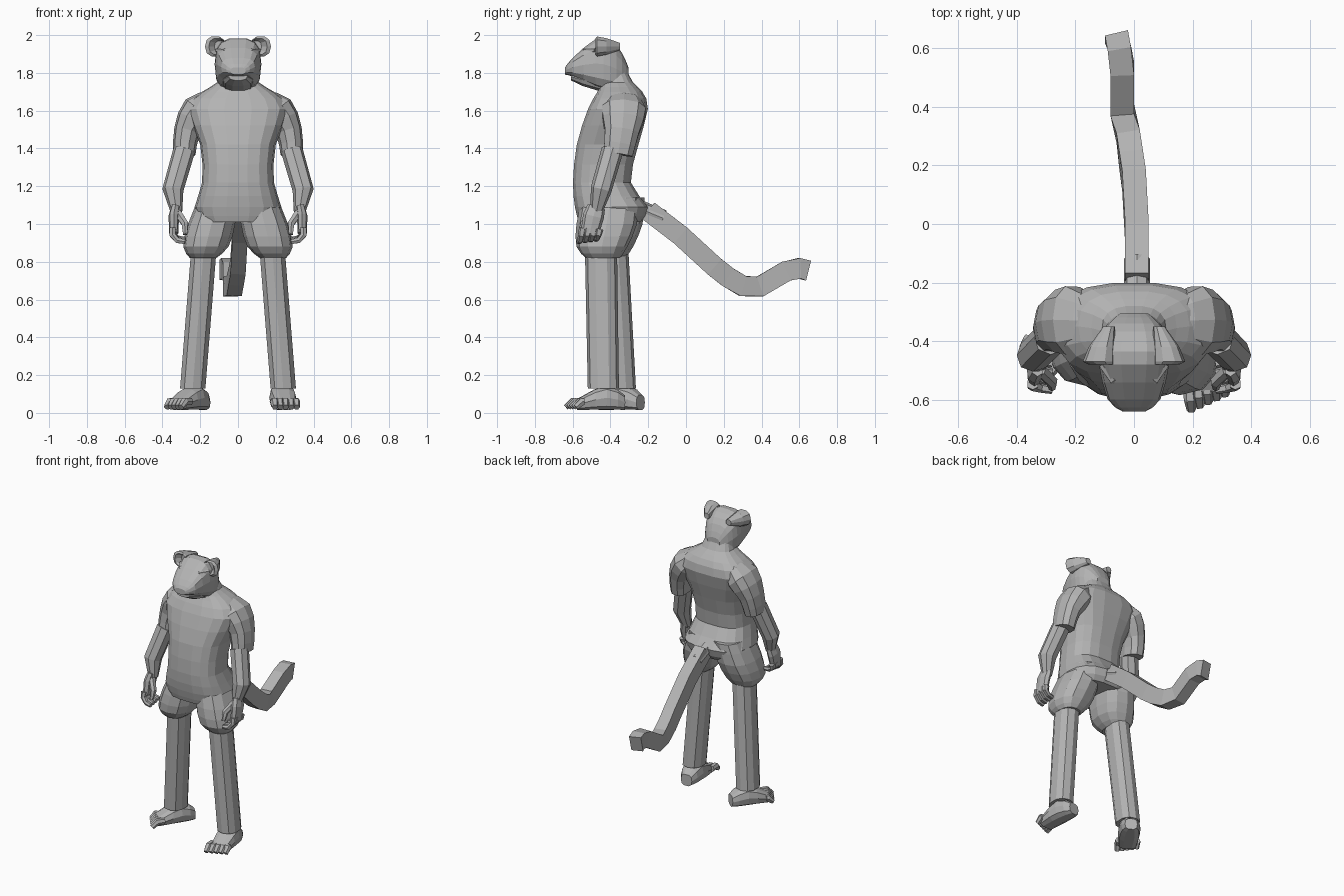
import bpy, bmesh, math
from mathutils import Vector

cube = bpy.data.objects.get("Cube")
if cube:
    bpy.data.objects.remove(cube)

grey = bpy.data.materials.new("plain_grey")
grey.use_nodes = True
shade = (0.45, 0.45, 0.45, 1)
grey.diffuse_color = shade
grey.node_tree.nodes["Principled BSDF"].inputs["Base Color"].default_value = shade

ACROSS, DEPTH, UP = Vector((1, 0, 0)), Vector((0, 1, 0)), Vector((0, 0, 1))


def power(value, exponent):
    return math.copysign(abs(value) ** exponent, value)


def smooth(rows, steps=2):
    """Add in-between rows along a smooth curve through the given rows."""
    rows = [Vector(row) for row in rows]
    result = []
    for i in range(len(rows) - 1):
        start, end = rows[i], rows[i + 1]
        before, after = rows[max(i - 1, 0)], rows[min(i + 2, len(rows) - 1)]
        for k in range(steps):
            t = k / steps
            bend = (end - before) * (1 - t) - (after - start) * t
            result.append(start.lerp(end, t) + (bend - (end - start) * (1 - 2 * t)) * t * (1 - t) / 2)
    return result + [rows[-1]]


def loft(name, sections, sides=10, squareness=0.85, turn=0.0):
    """Skin a closed body over sections given as (centre, half axis, half axis)."""
    bm = bmesh.new()
    rings = []
    for centre, a, b in sections:
        angles = [math.tau * (i + turn) / sides for i in range(sides)]
        rings.append([bm.verts.new(centre + a * power(math.cos(t), squareness)
                                   + b * power(math.sin(t), squareness)) for t in angles])
    for ring, following in zip(rings, rings[1:]):
        for i in range(sides):
            j = (i + 1) % sides
            bm.faces.new((ring[i], ring[j], following[j], following[i]))
    bm.faces.new(rings[0])
    bm.faces.new(rings[-1])
    bmesh.ops.recalc_face_normals(bm, faces=bm.faces)
    mesh = bpy.data.meshes.new(name)
    bm.to_mesh(mesh)
    bm.free()
    mesh.materials.append(grey)
    bpy.context.collection.objects.link(bpy.data.objects.new(name, mesh))


def stack(name, rows, x=0.0, lean=0.0, shift=0.0, **style):
    """Upright body; rows are height, half width, front, back."""
    loft(name, [(Vector((x + lean * z, (front + back) / 2 + shift, z)),
                 ACROSS * width, DEPTH * (back - front) / 2)
                for z, width, front, back in rows], **style)


def along(name, rows, **style):
    """Body running front to back; rows are depth, half width, bottom, top."""
    loft(name, [(Vector((0, y, (low + high) / 2)), ACROSS * width, UP * (high - low) / 2)
                for y, width, low, high in rows], **style)


def tube(name, path, across=ACROSS, flat=1.0, mirror=1, **style):
    """Limb along a path; rows are x, y, z, radius."""
    points = [Vector((mirror * x, y, z)) for x, y, z, radius in path]
    sections = []
    for i, row in enumerate(path):
        ahead = (points[min(i + 1, len(points) - 1)] - points[max(i - 1, 0)]).normalized()
        a = (across - ahead * ahead.dot(across)).normalized()
        sections.append((points[i], a * row[3], ahead.cross(a) * row[3] * flat))
    loft(name, sections, **style)


# Trunk, from hips to neck
stack("torso", smooth([
    (1.01, .2, -.57, -.24), (1.09, .23, -.59, -.2), (1.22, .19, -.6, -.29),
    (1.42, .2, -.58, -.25), (1.61, .27, -.52, -.2), (1.7, .19, -.47, -.23),
    (1.75, .11, -.45, -.28), (1.83, .09, -.45, -.32)]), sides=18, squareness=0.75)

# Head with upper muzzle, and a separate jaw
along("head", smooth([
    (-.64, .04, 1.79, 1.83), (-.6, .09, 1.78, 1.88), (-.48, .12, 1.72, 1.98),
    (-.4, .12, 1.7, 1.97), (-.34, .09, 1.7, 1.91), (-.305, .05, 1.73, 1.83)]),
    sides=14, squareness=0.68)
along("jaw", [(-.61, .05, 1.76, 1.8), (-.55, .08, 1.73, 1.8), (-.42, .08, 1.69, 1.78)])

# Shorts, trousers and feet; the right leg stands further back and toes out
for side, label, back, yaw in ((1, "left", 0, 0.1), (-1, "right", .06, 0.6)):
    stack(label + "_shorts_leg", smooth([
        (.82, .07, -.53, -.35), (.88, .12, -.58, -.31), (1, .125, -.58, -.26),
        (1.14, .1, -.55, -.25)]), x=side * .39, lean=side * -.25, shift=back / 2, sides=12)
    stack(label + "_trouser_leg", [
        (.13, .07, back / 2 - .52, back / 2 - .355), (.86, .07, -.535, -.365)],
        x=side * .25, lean=side * -.08, shift=back, turn=0.5)

    forward = Vector((side * math.sin(yaw), -math.cos(yaw), 0))
    outward = Vector((side * math.cos(yaw), math.sin(yaw), 0))
    ankle = Vector((side * .235, back * 1.7 - .425, .015))
    loft(label + "_foot", [
        (ankle + forward * reach + UP * height / 2, outward * width, UP * height / 2)
        for reach, width, height in ((-.1, .04, .08), (-.06, .06, .11), (0, .07, .13),
                                     (.06, .07, .11), (.15, .06, .06))], squareness=0.7)
    for k in range(5):
        root = ankle + forward * .12 + outward * (k - 2) * .03 + UP * .045
        knuckle = root + forward * (.05 - k * .01)
        tip = knuckle + forward * .035 - UP * .03
        tube(f"{label}_toe_{k + 1}", [(*root, .02), (*knuckle, .022), (*tip, .016)],
             across=outward, sides=6)

# Arms and ears, the same on both sides
for side, label in ((1, "left"), (-1, "right")):
    tube(label + "_sleeve", smooth([
        (.13, -.33, 1.66, .05), (.21, -.33, 1.6, .09), (.27, -.34, 1.49, .07),
        (.285, -.36, 1.37, .06)]), flat=1.35, mirror=side)
    tube(label + "_forearm", [
        (.285, -.39, 1.39, .058), (.345, -.45, 1.18, .056), (.325, -.475, 1.06, .03)],
        mirror=side, sides=8)
    tube(label + "_palm", [
        (.33, -.475, 1.09, .024), (.34, -.49, 1.04, .028), (.34, -.51, .95, .024)],
        flat=2, mirror=side, sides=8)
    # Each finger curls inward along an arc
    for k in range(4):
        y = -.55 + k * .03
        arc = [math.radians(a) for a in (-20, 20, 60, 100)]
        tube(f"{label}_finger_{k + 1}", [
            (.29 + .06 * math.cos(a), y - .01 * a, .96 - (.055 - .005 * k) * math.sin(a), .019 - .003 * a)
            for a in arc], across=DEPTH, mirror=side, sides=6)
    tube(label + "_thumb", [
        (.32, -.5, 1.06, .022), (.28, -.54, 1, .02), (.28, -.56, .945, .012)],
        across=DEPTH, mirror=side, sides=6)
    # Ear: a cone widening out of the skull, its front sunk inside the rim
    loft(label + "_ear", [
        (Vector((side * (.065 + r), y, 1.94)), ACROSS * r, UP * r) for y, r in
        ((-.35, .02), (-.42, .045), (-.47, .055), (-.48, .045), (-.45, .03))])
    tube(label + "_brow", [
        (.03, -.55, 1.89, .012), (.07, -.53, 1.915, .018), (.11, -.48, 1.92, .012)],
        across=UP, mirror=side, sides=6)

# Square tail with a rounded root
tube("tail_root", [(.01, -.29, 1.1, .045), (.01, -.12, 1.03, .045)], sides=8)
tail_path = [(.01, -.2, 1.07), (.01, -.03, .94), (0, .15, .775), (-.01, .22, .72),
             (-.02, .3, .672), (-.04, .39, .668), (-.04, .53, .75), (-.05, .6, .765),
             (-.06, .64, .755)]
tube("tail", [(*point, .057) for point in tail_path],
     flat=1.35, sides=4, squareness=1, turn=0.5)
